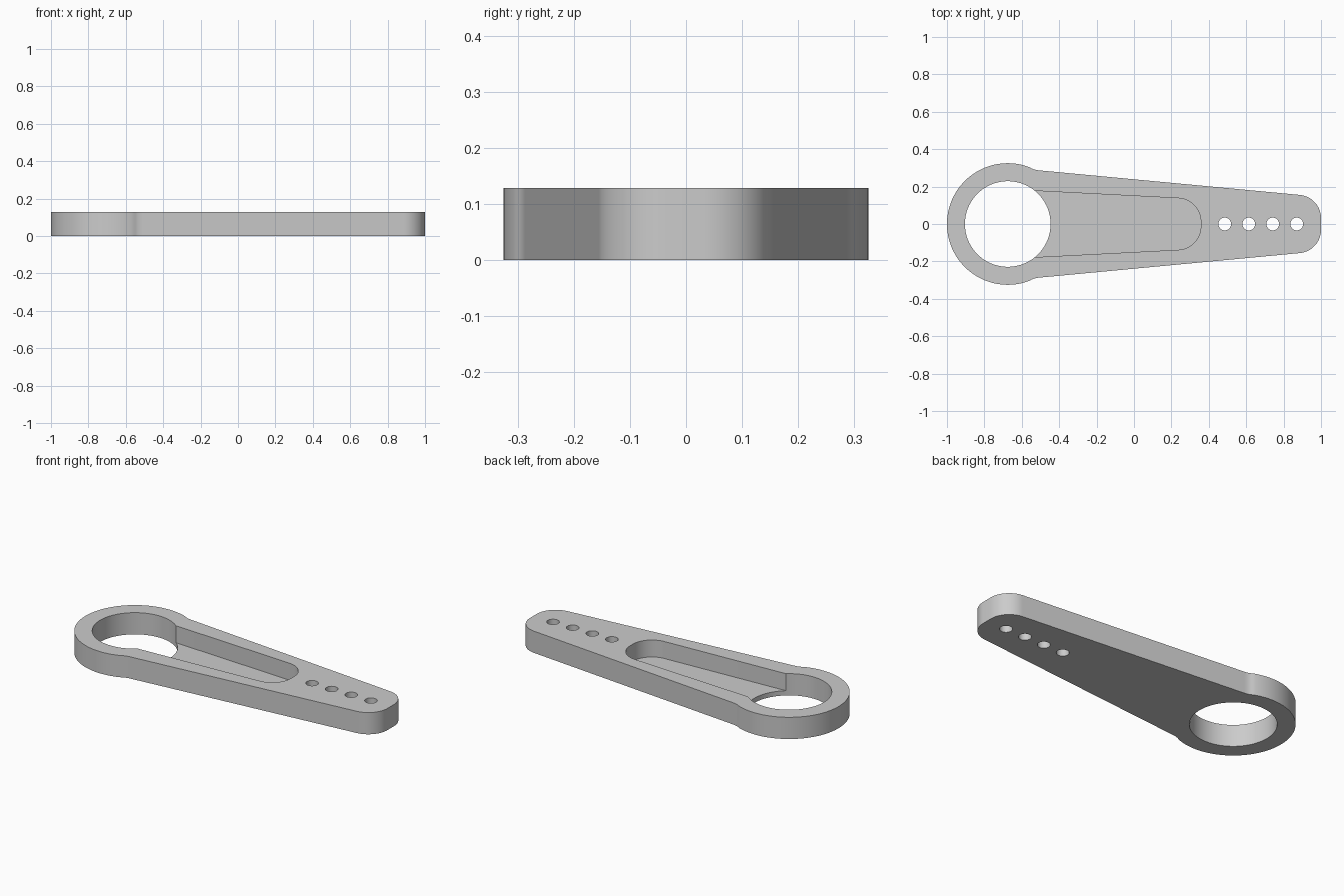
import bpy
import bmesh
from math import sin, cos, radians
from mathutils import Vector

HEIGHT = 0.1285
FLOOR = 0.028            # height of the recess floor
RING_X, RING_R, BORE_R = -0.675, 0.325, 0.229

cube = bpy.data.objects.get("Cube")
if cube:
    bpy.data.objects.remove(cube, do_unlink=True)


def arc(cx, cy, r, start, end, steps):
    """Points along an arc, angles in degrees."""
    angles = [radians(start + (end - start) * i / steps) for i in range(steps + 1)]
    return [Vector((cx + r * cos(a), cy + r * sin(a))) for a in angles]


def mirrored(half):
    """Close a half outline (y >= 0, running +x to -x) across the x axis."""
    return half + [Vector((p.x, -p.y)) for p in reversed(half) if p.y > 1e-5]


def prism(name, points, z0, z1):
    bm = bmesh.new()
    face = bm.faces.new([bm.verts.new((p.x, p.y, z0)) for p in points])
    top = bmesh.ops.extrude_face_region(bm, geom=[face])["geom"]
    verts = [v for v in top if isinstance(v, bmesh.types.BMVert)]
    bmesh.ops.translate(bm, verts=verts, vec=(0, 0, z1 - z0))
    bmesh.ops.recalc_face_normals(bm, faces=bm.faces)
    mesh = bpy.data.meshes.new(name)
    bm.to_mesh(mesh)
    bm.free()
    obj = bpy.data.objects.new(name, mesh)
    bpy.context.collection.objects.link(obj)
    return obj


def disc(x, r, sides):
    return arc(x, 0, r, 0, 360 - 360 / sides, sides - 1)


# Lever outline: rounded tip, tapered side, small neck fillet, ring
tip = arc(0.875, 0.031, 0.125, 0, 84.6, 16)
neck_end = Vector((-0.51, 0.287))
neck_corner = Vector((-0.54, 0.29))
ring = arc(RING_X, 0, RING_R, 69, 180, 48)
fillet = [neck_end.lerp(neck_corner, t).lerp(neck_corner.lerp(ring[0], t), t)
          for t in (0, 0.25, 0.5, 0.75)]
lever = prism("lever_arm", mirrored(tip + fillet + ring), 0, HEIGHT)

# Cutters: ring bore, tapered recess opening into it, row of link holes
recess = arc(0.2325, 0.013, 0.125, 0, 87.1, 16) + [Vector((-0.6, 0.181))]
cutters = [
    prism("bore_cutter", disc(RING_X, BORE_R, 96), -0.1, 0.3),
    prism("recess_cutter", mirrored(recess), FLOOR, 0.3),
]
for i in range(4):
    cutters.append(prism(f"link_hole_cutter_{i + 1}",
                         disc(0.485 + 0.1285 * i, 0.034, 32), -0.1, 0.3))

bpy.ops.object.select_all(action="DESELECT")
bpy.context.view_layer.objects.active = lever
lever.select_set(True)
for cutter in cutters:
    cutter.hide_render = True
    mod = lever.modifiers.new(cutter.name, "BOOLEAN")
    mod.operation = "DIFFERENCE"
    mod.solver = "EXACT"
    mod.object = cutter
    bpy.ops.object.modifier_apply(modifier=mod.name)
    bpy.data.objects.remove(cutter, do_unlink=True)

# Plain grey finish
grey = bpy.data.materials.new("plain_grey")
grey.use_nodes = True
colour = (0.6, 0.6, 0.6, 1)
grey.diffuse_color = colour
grey.node_tree.nodes["Principled BSDF"].inputs["Base Color"].default_value = colour
lever.data.materials.clear()
lever.data.materials.append(grey)
bpy.ops.object.shade_smooth_by_angle(angle=radians(30))
